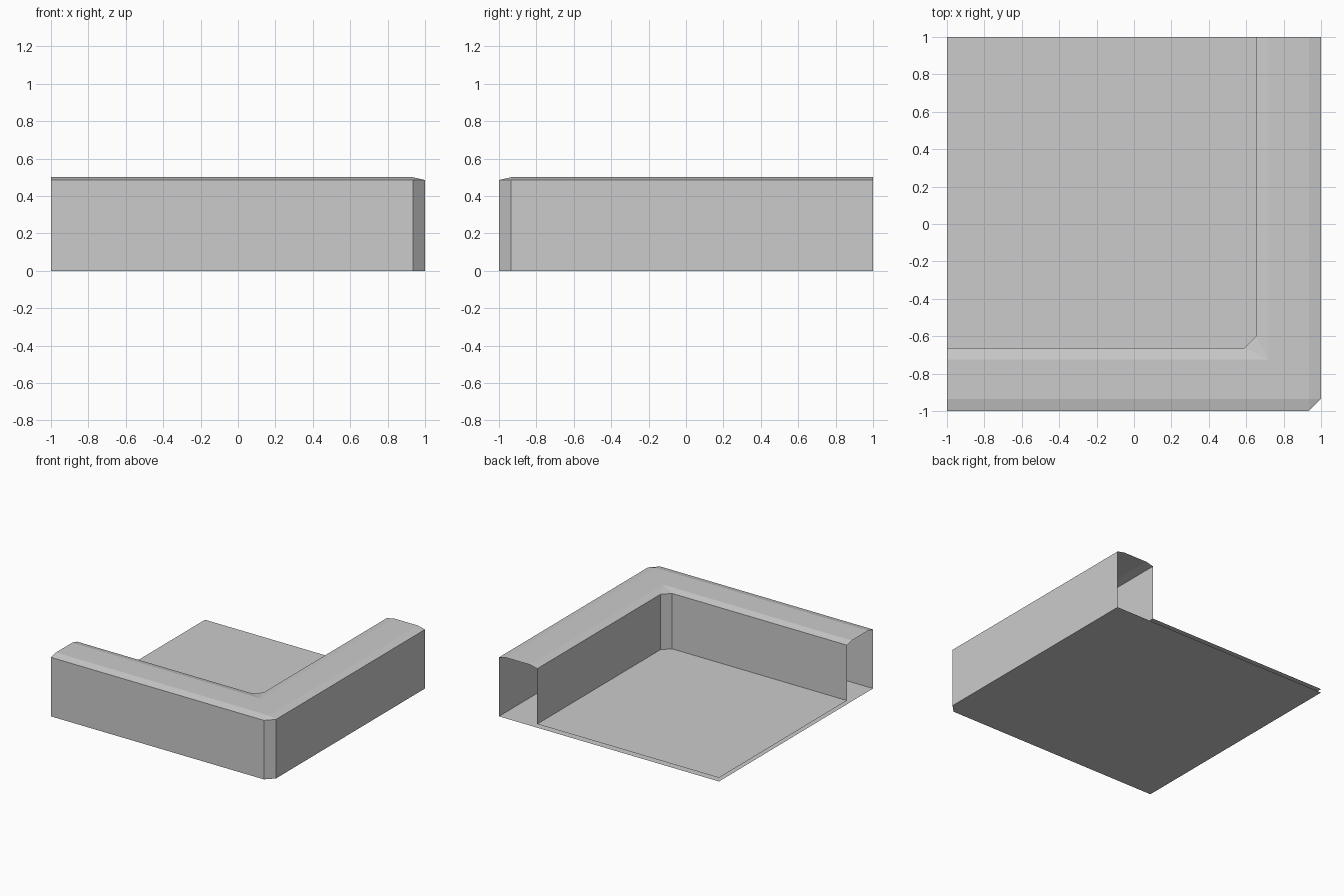
import bpy

cube = bpy.data.objects.get("Cube")
if cube:
    bpy.data.objects.remove(cube, do_unlink=True)

grey = bpy.data.materials.new("light grey")
grey.use_nodes = True
grey.diffuse_color = (0.6, 0.6, 0.6, 1)
grey.node_tree.nodes["Principled BSDF"].inputs["Base Color"].default_value = (0.6, 0.6, 0.6, 1)


def add_part(name, polygons):
    """Build an open surface from polygons, welding shared points."""
    verts, faces = [], []
    for polygon in polygons:
        points = list(dict.fromkeys(polygon))
        if len(points) < 3:
            continue
        for p in points:
            if p not in verts:
                verts.append(p)
        faces.append([verts.index(p) for p in points])
    mesh = bpy.data.meshes.new(name)
    mesh.from_pydata(verts, [], faces)
    mesh.materials.append(grey)
    obj = bpy.data.objects.new(name, mesh)
    bpy.context.collection.objects.link(obj)


def corner_path(x, y, cut, z):
    """L-shaped path round the corner, with the corner cut off."""
    return [(-1, -y, z), (x - cut, -y, z), (x, cut - y, z), (x, 1, z)]


# Wall section, from the outer foot over the bevelled top to the inner foot
outline = [
    corner_path(1, 1, 0.065, 0),
    corner_path(1, 1, 0.065, 0.485),
    corner_path(0.935, 0.935, 0, 0.5),
    corner_path(0.717, 0.724, 0, 0.5),
    corner_path(0.652, 0.662, 0.062, 0.485),
    corner_path(0.652, 0.662, 0.062, 0.03),
]
strips = []
for a, b in zip(outline, outline[1:]):
    for i in range(len(a) - 1):
        strips.append([a[i], a[i + 1], b[i + 1], b[i]])
add_part("corner_wall", strips)

# Raised floor inside the wall, and the underside of the whole piece
add_part("inner_floor", [outline[-1] + [(-1, 1, 0.03)]])
add_part("underside", [list(reversed(outline[0] + [(-1, 1, 0)]))])
